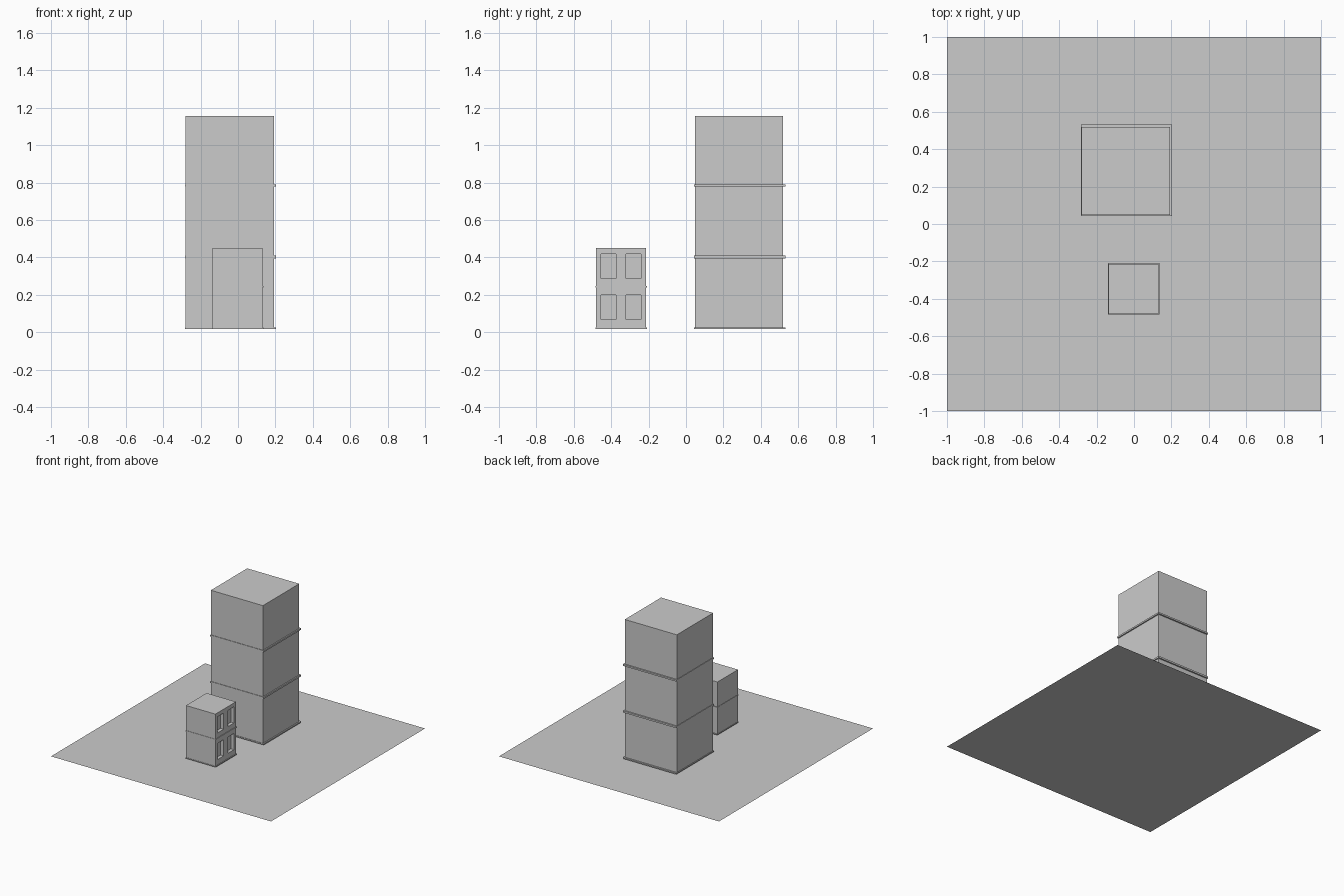
import bpy

if "Cube" in bpy.data.objects:
    bpy.data.objects.remove(bpy.data.objects["Cube"])


def box(name, x0, x1, y0, y1, z0, z1):
    bpy.ops.mesh.primitive_cube_add(size=1, location=((x0 + x1) / 2, (y0 + y1) / 2, (z0 + z1) / 2))
    ob = bpy.context.object
    ob.name = name
    ob.scale = (x1 - x0, y1 - y0, z1 - z0)
    bpy.ops.object.transform_apply(location=False, rotation=False, scale=True)
    return ob


# flat ground sheet
bpy.ops.mesh.primitive_plane_add(size=2)
bpy.context.object.name = "ground_sheet"

# three-storey tower with a thin ledge under each storey
box("tower_walls", -0.28, 0.193, 0.048, 0.519, 0.02, 1.157)
for i, (z0, z1) in enumerate([(0.016, 0.026), (0.395, 0.409), (0.778, 0.791)]):
    box(f"tower_ledge_{i + 1}", -0.284, 0.203, 0.044, 0.531, z0, z1)

# two-storey small building
house = box("house_walls", -0.136, 0.131, -0.481, -0.214, 0.02, 0.451)
for i, (z0, z1) in enumerate([(0.017, 0.024), (0.238, 0.246)]):
    box(f"house_ledge_{i + 1}", -0.139, 0.136, -0.484, -0.208, z0, z1)

# recessed windows on the right wall
for z0 in (0.067, 0.286):
    for y0 in (-0.454, -0.32):
        cutter = box("window_cutter", 0.104, 0.2, y0, y0 + 0.08, z0, z0 + 0.133)
        cutter.hide_render = True
        cutter.hide_set(True)
        cut = house.modifiers.new("window_recess", 'BOOLEAN')
        cut.operation = 'DIFFERENCE'
        cut.solver = 'EXACT'
        cut.object = cutter
